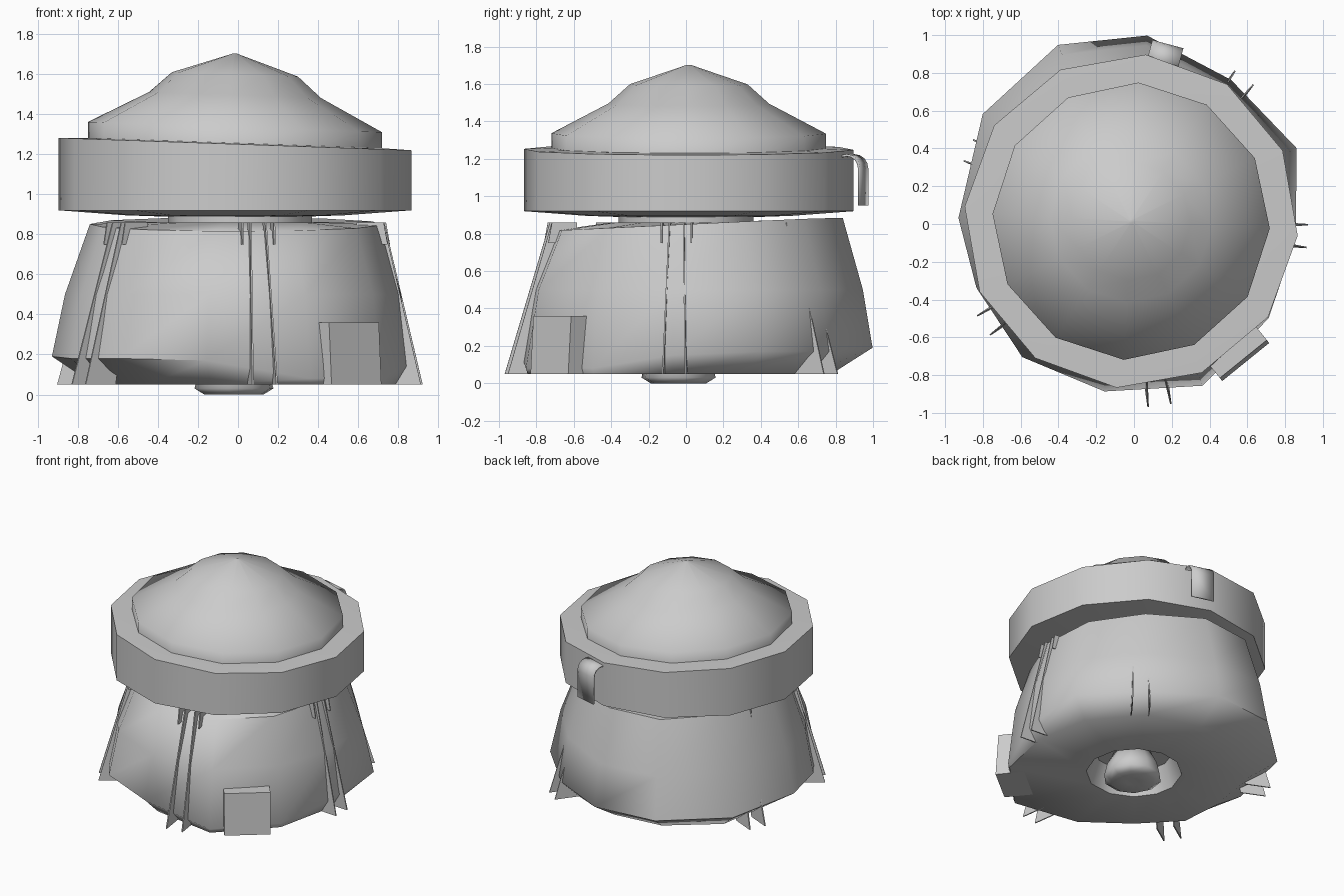
import bpy, bmesh, math
from math import sin, cos, radians, pi
from mathutils import Vector, Matrix

cube = bpy.data.objects.get("Cube")
if cube:
    bpy.data.objects.remove(cube, do_unlink=True)

GREY = (0.6, 0.6, 0.6, 1)
mat = bpy.data.materials.new("plain_grey")
mat.use_nodes = True
mat.diffuse_color = GREY
mat.node_tree.nodes["Principled BSDF"].inputs["Base Color"].default_value = GREY


def finish(name, bm, smooth=None):
    """Turn a bmesh into a named object with the shared material."""
    bmesh.ops.recalc_face_normals(bm, faces=bm.faces)
    mesh = bpy.data.meshes.new(name)
    bm.to_mesh(mesh)
    bm.free()
    mesh.materials.append(mat)
    obj = bpy.data.objects.new(name, mesh)
    bpy.context.collection.objects.link(obj)
    if smooth:
        bpy.ops.object.select_all(action="DESELECT")
        obj.select_set(True)
        bpy.context.view_layer.objects.active = obj
        bpy.ops.object.shade_smooth_by_angle(angle=radians(smooth))
    return obj


def loft(name, rings, smooth):
    """Skin a stack of equal rings and close both ends."""
    bm = bmesh.new()
    loops = [[bm.verts.new(p) for p in ring] for ring in rings]
    n = len(loops[0])
    for low, high in zip(loops, loops[1:]):
        for i in range(n):
            j = (i + 1) % n
            bm.faces.new((low[i], low[j], high[j], high[i]))
    bm.faces.new(loops[0])
    bm.faces.new(loops[-1])
    return finish(name, bm, smooth)


def polar(r, az, z, x=0, y=0):
    a = radians(az)
    return Vector((x + r * cos(a), y + r * sin(a), z))


def lathe(name, profile, sides, start, centre, smooth, tilt=0):
    """Faceted turned part; tilt leans the upper part toward +x."""
    rings = []
    for r, z in profile:
        ring = [polar(r, start + 360 * i / sides, z, *centre) for i in range(sides)]
        for p in ring:
            if z > 1:
                p.z -= tilt * p.x
        rings.append(ring)
    return loft(name, rings, smooth)


# Flared skirt: azimuth, top radius, lower edge radius, edge height, base radius
SKIRT = [
    (25, .74, .95, .17, .8), (56, .76, .92, .17, .8), (86, .84, 1, .19, .78),
    (113, .86, 1.03, .19, .8), (144, .78, .99, .18, .8), (178, .74, .93, .19, .72),
    (202, .73, .9, .18, .75), (230, .73, .92, .18, .7), (260, .72, .9, .17, .78),
    (293, .72, .93, .08, .92), (325, .72, .87, .08, .86), (355, .72, .86, .15, .8),
]
rings = [[] for _ in range(7)]
for az, top, edge, edge_z, base in SKIRT:
    rim_z = .85 + .035 * sin(radians(az))
    mid = top * .45 + edge * .55 + .02
    levels = [(.27, .22), (.33, .05), (base, .05), (edge, edge_z),
              (mid, .5), (top, rim_z), (.4, .86)]
    for ring, (r, z) in zip(rings, levels):
        ring.append(polar(r, az, z))
loft("skirt", rings, 62)

# Neck and the knob in the underside recess
lathe("neck", [(.36, .8), (.36, .93)], 12, 0, (.01, 0), 40)
lathe("underside_knob", [(.05, .005), (.15, 0), (.2, .03), (.18, .12), (.12, .24)],
      10, 10, (-.02, -.04), 70)

# Head: heavy rim and shallow dome with a stepped shoulder
CENTRE = (-.015, .015)
lathe("head_rim", [(.4, .89), (.55, .895), (.885, .92), (.885, 1.25), (.74, 1.255)],
      12, -5, CENTRE, 80, .035)
lathe("dome", [(.735, 1.22), (.735, 1.335), (.43, 1.495), (.315, 1.598), (.01, 1.702)],
      12, -3, CENTRE, 65, .035)


def plate(name, outline, thickness, matrix):
    """Thin plate in the local xz plane (x outward, z up)."""
    bm = bmesh.new()
    a = [bm.verts.new((x, -thickness / 2, z)) for x, z in outline]
    b = [bm.verts.new((x, thickness / 2, z)) for x, z in outline]
    bm.faces.new(a)
    bm.faces.new(b)
    for i in range(len(a)):
        j = (i + 1) % len(a)
        bm.faces.new((a[i], a[j], b[j], b[i]))
    bm.transform(matrix)
    return finish(name, bm)


# Paired radial fins with a small bracket at their heads
for n, (az, reach) in enumerate([(-82, .97), (-4, .92), (53, .97), (156, .96), (214, .96)]):
    turn = Matrix.Rotation(radians(az), 4, "Z")
    for side in (-1, 1):
        lean = Matrix.Rotation(radians(side * 1.6), 4, "X")
        place = turn @ Matrix.Translation((0, side * .062, 0)) @ lean
        plate(f"fin_{n}_{'left' if side > 0 else 'right'}",
              [(.64, .86), (.73, .86), (reach, .05), (.78, .05)], .008, place)
        plate(f"fin_bracket_{n}_{'left' if side > 0 else 'right'}",
              [(.6, .75), (.755, .75), (.735, .86), (.6, .86)], .008,
              turn @ Matrix.Translation((0, side * .08, 0)))

# Pouch on the front left of the skirt
plate("front_left_pouch", [(.74, .05), (.94, .05), (.92, .36), (.74, .36)], .32,
      Matrix.Rotation(radians(-51), 4, "Z"))

# Open arched loop on the back of the rim
bm = bmesh.new()
arch = [(0, -.15)] + [(.075 * cos(a), .06 + .075 * sin(a))
                      for a in [pi * i / 8 for i in range(9)]]
arch[0] = (.075, -.14)
arch.append((-.075, -.14))
rows = [[bm.verts.new((x, y, z)) for y, z in arch] for x in (-.085, .085)]
for i in range(len(arch) - 1):
    bm.faces.new((rows[0][i], rows[0][i + 1], rows[1][i + 1], rows[1][i]))
bm.transform(Matrix.Translation((.16, .88, 1.09)) @ Matrix.Rotation(radians(-15), 4, "Z"))
loop = finish("back_loop", bm, 40)
shell = loop.modifiers.new("thickness", "SOLIDIFY")
shell.thickness = .012
